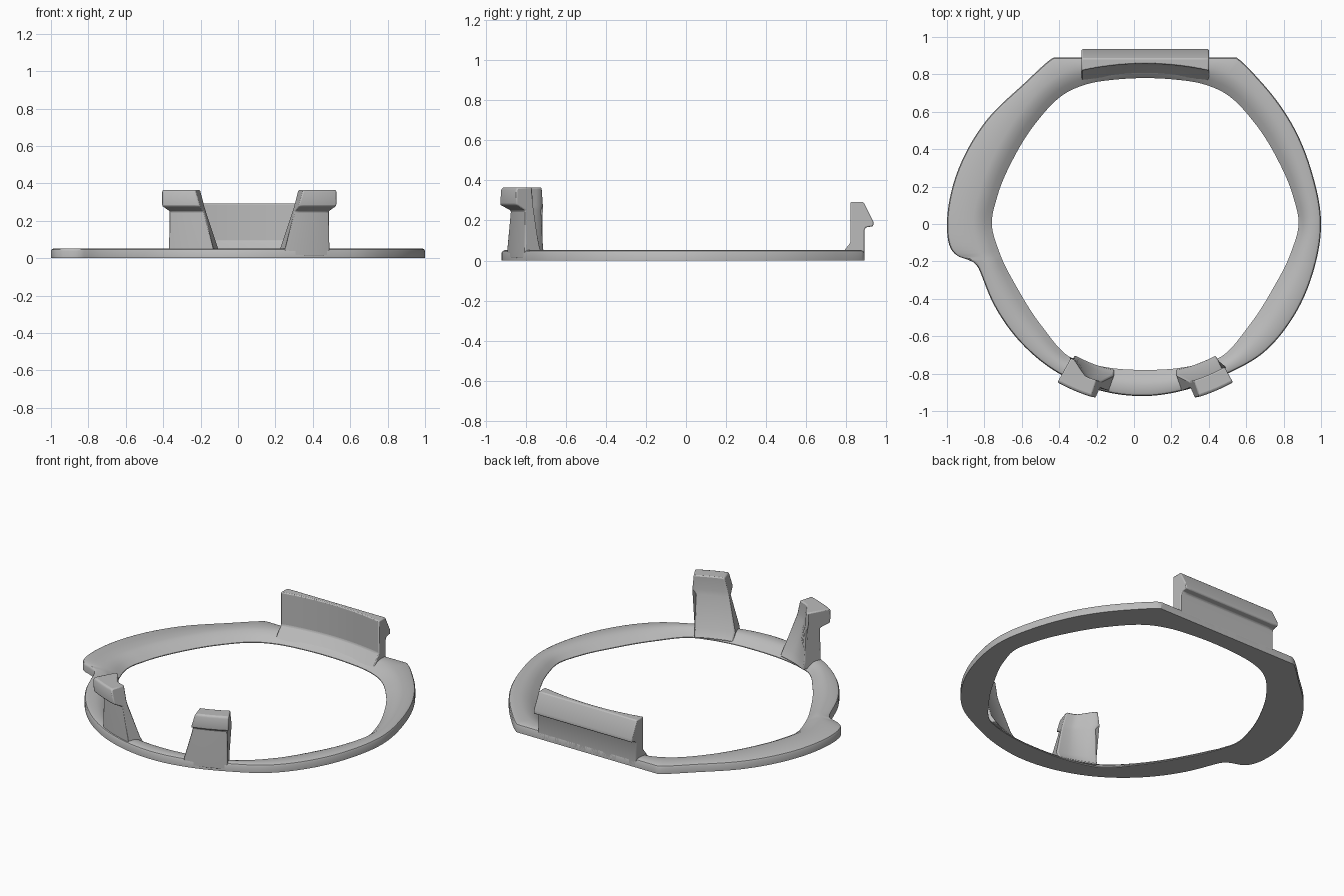
import bpy, bmesh, math
from math import radians, sin, cos, atan2, hypot, pi

cube = bpy.data.objects.get("Cube")
if cube:
    bpy.data.objects.remove(cube)

CX = 0.06  # ring opening is centred slightly to the left

grey = bpy.data.materials.new("light grey")
grey.use_nodes = True
grey.diffuse_color = (0.5, 0.5, 0.5, 1)
grey.node_tree.nodes["Principled BSDF"].inputs["Base Color"].default_value = (0.5, 0.5, 0.5, 1)


def loft(name, sections, closed=False, bevel=0):
    """Skin a row of equal cross-sections, capping the ends unless closed."""
    bm = bmesh.new()
    rows = [[bm.verts.new(p) for p in s] for s in sections]
    n = len(rows[0])
    for i in range(len(rows) if closed else len(rows) - 1):
        a, b = rows[i], rows[(i + 1) % len(rows)]
        for j in range(n):
            k = (j + 1) % n
            bm.faces.new((a[j], a[k], b[k], b[j]))
    if not closed:
        bm.faces.new(rows[0])
        bm.faces.new(rows[-1])
    bmesh.ops.recalc_face_normals(bm, faces=bm.faces)
    me = bpy.data.meshes.new(name)
    bm.to_mesh(me)
    bm.free()
    me.materials.append(grey)
    ob = bpy.data.objects.new(name, me)
    bpy.context.collection.objects.link(ob)
    if bevel:
        mod = ob.modifiers.new("soft edges", 'BEVEL')
        mod.width, mod.segments, mod.limit_method = bevel, 2, 'ANGLE'
        mod.angle_limit = radians(35)
    bpy.ops.object.select_all(action='DESELECT')
    ob.select_set(True)
    bpy.context.view_layer.objects.active = ob
    bpy.ops.object.shade_smooth_by_angle(angle=radians(35))
    return ob


def polar_curve(points):
    """Smooth periodic radius as a function of angle through the points."""
    pts = sorted((atan2(y, x - CX), hypot(x - CX, y)) for x, y in points)
    n = len(pts)

    def at(i):
        t, r = pts[i % n]
        return t + 2 * pi * (i // n), r

    def slope(i):
        (t0, r0), (t1, r1) = at(i - 1), at(i + 1)
        return (r1 - r0) / (t1 - t0)

    def radius(t):
        i = max((k for k in range(-1, n) if at(k)[0] <= t))
        (t0, r0), (t1, r1) = at(i), at(i + 1)
        h = t1 - t0
        s = (t - t0) / h
        return ((1 + 2 * s) * (1 - s) ** 2 * r0 + s * (1 - s) ** 2 * h * slope(i)
                + s * s * (3 - 2 * s) * r1 + s * s * (s - 1) * h * slope(i + 1))
    return radius


# Base ring: outer and inner outlines, flat top and a slope into the opening
outer = polar_curve([
    (.06, 1.05), (.36, 1.0), (.55, .89), (.68, .76), (.83, .56), (.95, .28), (1, 0),
    (.96, -.25), (.85, -.5), (.69, -.69), (.5, -.8), (.3, -.88), (.06, -.92),
    (-.2, -.885), (-.4, -.8), (-.6, -.64), (-.75, -.43), (-.825, -.25), (-.865, -.2),
    (-.945, -.17), (-.985, -.12), (-1, 0), (-.97, .2), (-.9, .38), (-.8, .54),
    (-.6, .74), (-.42, .9), (-.25, 1.0)])
half = [(.82, 0), (.79, .15), (.705, .35), (.585, .54), (.44, .69), (.32, .745), (.15, .773),
        (.78, -.15), (.68, -.35), (.55, -.55), (.42, -.7), (.34, -.735), (.18, -.77)]
inner = polar_curve([(CX + s * x, y) for x, y in half for s in (1, -1)]
                    + [(CX, .78), (CX, -.78)])
BACK = 0.89

sections = []
for i in range(288):
    t = -pi + 2 * pi * i / 288
    ro, ri = outer(t), inner(t)
    if sin(t) > 0:
        ro = min(ro, BACK / sin(t))
    w = ro - ri
    slope_w = min(.1, .6 * w)
    prof = [(ro, 0), (ro, .038), (ro - .005, .047), (ro - .016, .052), (ri + slope_w, .052),
            (ri + slope_w * .7, .047), (ri + slope_w * .35, .03), (ri, .005), (ri, 0)]
    sections.append([(CX + r * cos(t), r * sin(t), z) for r, z in prof])
loft("base_ring", sections, closed=True)


# Front posts: tapered curved plates with an outward hooked head
def post(name, side, deep):
    levels = [(.01, .912), (.06, .912), (.25, .908), (.278, .966), (.352, .968), (.365, .96)]
    secs = []
    for k in range(9):
        f = k / 8
        front, back = [], []
        for z, r in levels:
            h = max(0, (z - .05) / .315)
            a0 = 11.8 + 5.6 * h
            a1 = 29 if z > .27 else 28.2
            a = radians(a0 + (a1 - a0) * f)
            ridge = max(0, min(1, (f - .35) / .5))
            top = .875 - deep * ridge
            ri = .80 + (top - .80) * min(1, .3 + h) if z > .02 else .795
            for lst, rad in ((front, r), (back, ri)):
                lst.append((CX + side * rad * sin(a), -rad * cos(a), z))
        secs.append(front + back[::-1])
    loft(name, secs, bevel=.007)


post("right_front_post", -1, .055)
post("left_front_post", 1, 0)

# Rear clip: wall with a concave inner face and an outward catch
secs = []
for k in range(17):
    s = -1 + k / 8
    x = CX + .34 * s
    y = .82 + .037 * (1 - s * s)
    foot = .75 + .03 * (1 - s * s)
    prof = [(foot, .002), (y - .012, .075), (y, .09), (y, .293), (.885, .293),
            (.935, .195), (.935, .172), (.897, .165), (BACK, .15), (BACK, .002)]
    secs.append([(x, py, pz) for py, pz in prof])
loft("rear_clip", secs, bevel=.006)
